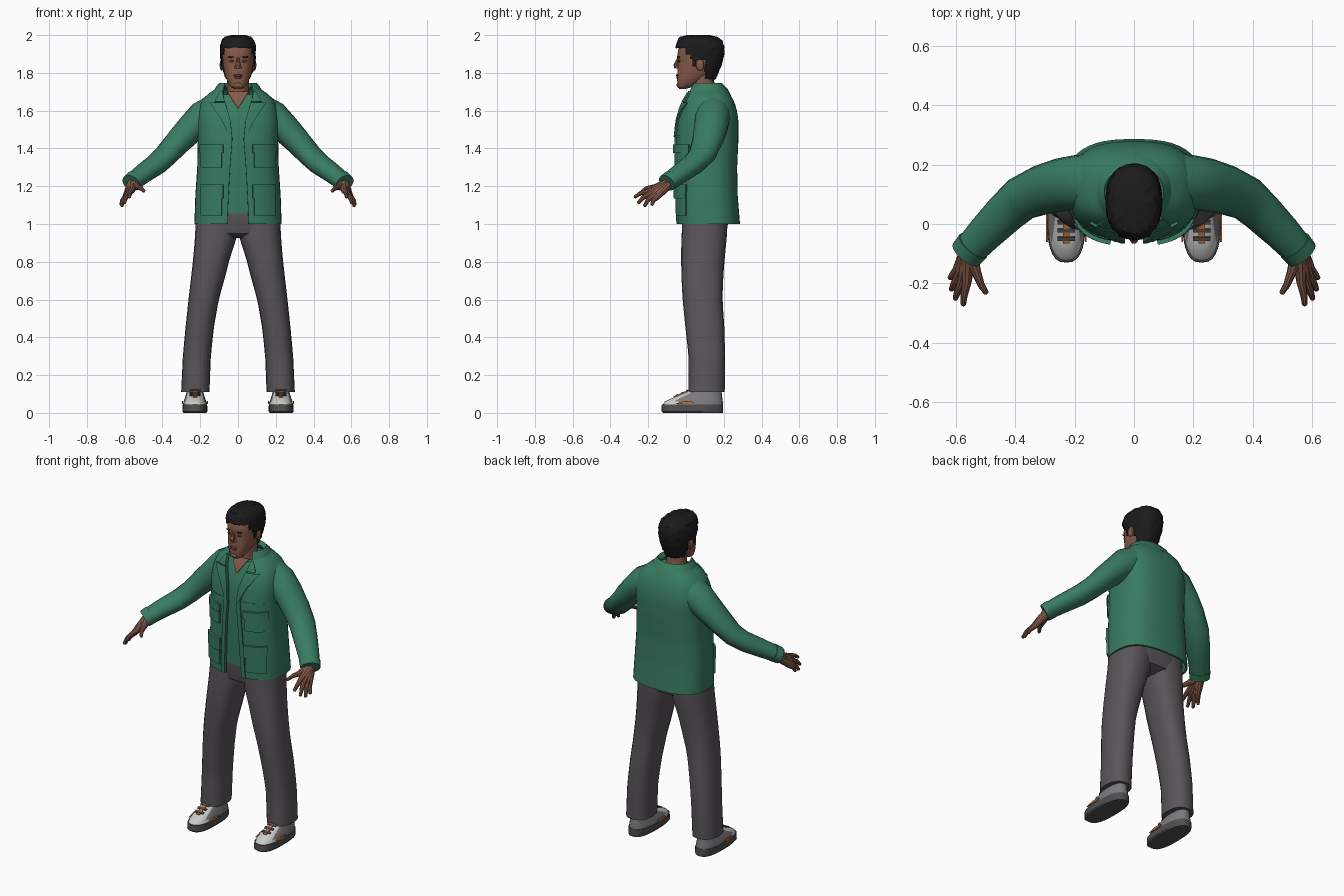
import bpy, math, random
from mathutils import Vector

random.seed(4)
if "Cube" in bpy.data.objects:
    bpy.data.objects.remove(bpy.data.objects["Cube"])
PARTS = []


def material(name, r, g, b):
    m = bpy.data.materials.new(name)
    m.use_nodes = True
    m.diffuse_color = (r, g, b, 1)
    m.node_tree.nodes["Principled BSDF"].inputs["Base Color"].default_value = (r, g, b, 1)
    return m


GREEN = material("jacket green", .04, .2, .12)
CHARCOAL = material("trouser charcoal", .1, .09, .1)
SKIN = material("skin brown", .24, .105, .065)
LIP = material("lip brown", .18, .07, .05)
HAIR = material("hair black", .011, .011, .012)
WHITE = material("shoe white", .6, .6, .58)
GREY = material("shoe grey", .2, .2, .21)
SOLE = material("sole grey", .08, .08, .085)
ORANGE = material("accent orange", .6, .16, .03)


def make(name, verts, faces, mats, mirror=False, thick=0):
    me = bpy.data.meshes.new(name)
    me.from_pydata([tuple(v) for v in verts], [], faces)
    ob = bpy.data.objects.new(name, me)
    bpy.context.collection.objects.link(ob)
    for m in mats:
        me.materials.append(m)
    if thick:
        s = ob.modifiers.new("thickness", "SOLIDIFY")
        s.thickness, s.offset = thick, 0
    if mirror:
        ob.modifiers.new("mirror", "MIRROR").use_mirror_merge = False
    PARTS.append(ob)
    return ob


def loft(name, rings, mats, closed=True, **kw):
    """Skin a list of equal-length rings; closed rings get end caps."""
    n = len(rings[0])
    verts = [p for r in rings for p in r]
    faces = [(k * n + i, k * n + (i + 1) % n, (k + 1) * n + (i + 1) % n, (k + 1) * n + i)
             for k in range(len(rings) - 1) for i in range(n if closed else n - 1)]
    if closed:
        faces += [tuple(reversed(range(n))), tuple(range(len(verts) - n, len(verts)))]
    return make(name, verts, faces, mats, **kw)


def power(v, e):
    return math.copysign(abs(v) ** e, v)


def ring(z, hw, yf, yb, n=2.3, gap=0, cx=0, count=32):
    """Rounded horizontal section, starting at the front; gap leaves it open there."""
    a = math.asin((gap / hw) ** (n / 2)) if gap else 0
    steps = count - 1 if gap else count
    out = []
    for i in range(count):
        t = a + (2 * math.pi - 2 * a) * i / steps
        out.append((cx + hw * power(math.sin(t), 2 / n),
                    (yf + yb) / 2 - (yb - yf) / 2 * power(math.cos(t), 2 / n), z))
    return out


def section(rows, z):
    """Interpolate a table whose first column is the height."""
    for a, b in zip(rows, rows[1:]):
        if z <= b[0]:
            t = max(0, (z - a[0]) / (b[0] - a[0]))
            return [p + (q - p) * t for p, q in zip(a[1:], b[1:])]
    return list(rows[-1][1:])


def tube(name, pts, radii, mat, sides=12, **kw):
    """Round or oval tube along a path."""
    P = [Vector(p) for p in pts]
    rings = []
    for i, p in enumerate(P):
        t = (P[min(i + 1, len(P) - 1)] - P[max(i - 1, 0)]).normalized()
        ref = Vector((0, 0, 1)) if abs(t.z) < .95 else Vector((0, 1, 0))
        u = t.cross(ref).normalized()
        v = u.cross(t)
        a, b = radii[i] if isinstance(radii[i], tuple) else (radii[i], radii[i])
        angles = [2 * math.pi * k / sides for k in range(sides)]
        rings.append([p + u * a * math.cos(w) - v * b * math.sin(w) for w in angles])
    return loft(name, rings, [mat], **kw)


def ball(name, c, s, mat, mirror=False):
    rings = [[(c[0] + s[0] * math.sin(f) * math.cos(t), c[1] + s[1] * math.sin(f) * math.sin(t),
               c[2] - s[2] * math.cos(f)) for t in [math.pi * k / 6 for k in range(12)]]
             for f in [.15 + (math.pi - .3) * k / 7 for k in range(8)]]
    return loft(name, rings, [mat], mirror=mirror)


# Jacket body: height, half width, front, back, half opening
COAT = [(1.0, .225, -.04, .28, .057), (1.15, .22, -.045, .268, .05), (1.3, .21, -.05, .265, .042),
        (1.45, .207, -.05, .272, .03), (1.55, .212, -.038, .272, .04), (1.62, .2, -.02, .26, .06),
        (1.665, .178, 0, .24, .075), (1.695, .14, .015, .22, .08), (1.72, .1, .03, .2, .08)]
N = 2.7
heights = [1 + .72 * i / 24 for i in range(25)]
loft("jacket_body", [ring(z, *section(COAT, z)[:3], N, section(COAT, z)[3], count=44)
                     for z in heights], [GREEN], closed=False, thick=.012)


def front_y(x, z):
    hw, yf, yb, _ = section(COAT, z)
    return (yf + yb) / 2 - (yb - yf) / 2 * max(0, 1 - abs(x / hw) ** N) ** (1 / N)


def patch(name, z0, z1, left, right, lift, thick, mat=GREEN, nx=8, nz=6, mirror=True):
    """Panel that follows the jacket front between two side curves of height."""
    rows = []
    for j in range(nz + 1):
        z = z0 + (z1 - z0) * j / nz
        a, b = left(z), right(z)
        xs = [a + (b - a) * i / nx for i in range(nx + 1)]
        rows.append([(x, front_y(x, z) - lift, z) for x in xs])
    return loft(name, rows, [mat], closed=False, mirror=mirror, thick=thick)


def opening(z):
    return section(COAT, z)[3]


# Pockets, flaps, seams, lapels
for label, z0, z1, flap in (("chest", 1.3, 1.41, 1.375), ("hip", 1.045, 1.2, 1.135)):
    patch(label + "_pocket", z0, z1, lambda z: .085, lambda z: .193, .009, .016)
    patch(label + "_pocket_flap", flap, z1 + .01, lambda z: .079, lambda z: .197, .017, .014)
patch("chest_seam", 1.455, 1.47, lambda z: .06, lambda z: .19, .006, .008, nz=1)
patch("front_band", 1.0, 1.5, opening, lambda z: opening(z) + .025, .008, .009, nx=2, nz=12)
patch("lapel", 1.46, 1.64, opening, lambda z: opening(z) + .012 + .38 * (z - 1.46), .012, .011)
patch("lapel_collar", 1.645, 1.7, opening,
      lambda z: opening(z) + .055 - .8 * (z - 1.645), .012, .011)
loft("collar", [ring(z, hw, yf, yb, 2.2, g, count=36) for z, hw, yf, yb, g in
                ((1.675, .135, -.005, .235, .08), (1.715, .118, .01, .215, .075),
                 (1.742, .1, .025, .19, .07), (1.72, .085, .03, .18, .065))],
     [GREEN], closed=False, thick=.01)

# Shirt under the jacket, with bare skin in the neckline
shirt = [ring(z, section(COAT, z)[0] - .018, section(COAT, z)[1] + .014,
              section(COAT, z)[2] - .018, N) for z in [1.055 + .63 * i / 14 for i in range(15)]]
loft("shirt", shirt, [GREEN])
patch("neckline", 1.615, 1.7, lambda z: -.65 * (z - 1.612), lambda z: .65 * (z - 1.612),
      -.008, .006, SKIN, mirror=False)

# Sleeves
arm = [(.13, .14, 1.585), (.19, .14, 1.56), (.245, .132, 1.51), (.31, .115, 1.443), (.38, .085, 1.365),
       (.43, .04, 1.318), (.5, -.03, 1.268), (.56, -.095, 1.222)]
tube("sleeve", arm, [(.095, .098), (.093, .09), (.09, .078), (.084, .07), (.076, .06),
                     (.07, .056), (.062, .051), (.054, .045)], GREEN, 18, mirror=True)
tube("cuff", [(.541, -.073, 1.238), (.566, -.102, 1.217)], [(.06, .05), (.057, .047)],
     GREEN, 18, mirror=True)

# Hands: each finger runs from the wrist through its knuckle
wrist = Vector((.558, -.09, 1.215))
fingers = {"thumb": ((.53, -.165, 1.195), (.496, -.235, 1.172)),
           "index_finger": ((.563, -.195, 1.175), (.575, -.275, 1.14)),
           "middle_finger": ((.578, -.19, 1.16), (.603, -.255, 1.108)),
           "ring_finger": ((.59, -.175, 1.147), (.616, -.222, 1.092)),
           "little_finger": ((.597, -.157, 1.14), (.62, -.182, 1.098))}
for name, (k, tip) in fingers.items():
    k, tip = Vector(k), Vector(tip)
    mid = k.lerp(tip, .55) + Vector((.003, -.003, .007))
    tube(name, [wrist, wrist.lerp(k, .5), k, mid, tip.lerp(mid, .12), tip],
         [.028, .023, .016, .012, .009, .004], SKIN, 10, mirror=True)

# Trousers: height, centre x, half width, front, back
LEG = [(.11, .226, .075, .014, .205), (.3, .218, .074, .014, .207), (.45, .203, .075, -.003, .203),
       (.6, .182, .08, -.018, .193), (.72, .158, .09, -.024, .197), (.82, .14, .097, -.026, .205),
       (.9, .123, .107, -.025, .213), (.95, .114, .113, -.022, .218), (1.04, .11, .112, -.02, .22)]
legs = []
for i in range(17):
    z = .11 + .93 * i / 16
    cx, hw, yf, yb = section(LEG, z)
    legs.append(ring(z, hw, yf, yb, 2.4, cx=cx, count=20))
loft("trouser_leg", legs, [CHARCOAL], mirror=True)
loft("trouser_seat", [ring(z, hw, yf, yb, 2.7) for z, hw, yf, yb in
                      ((.925, .07, .03, .16), (.95, .16, -.012, .21), (1, .215, -.023, .222),
                       (1.065, .212, -.025, .225))], [CHARCOAL])

# Shoes
SX = .228
loft("shoe_sole", [ring(z, hw, yf, .197, 2.7, cx=SX, count=28) for z, hw, yf in
                   ((0, .06, -.12), (.008, .066, -.13), (.045, .065, -.128))], [SOLE], mirror=True)
upper = loft("shoe_upper", [ring(z, hw, yf, yb, 2.5, cx=SX, count=28) for z, hw, yf, yb in
                            ((.042, .063, -.125, .195), (.06, .06, -.112, .195), (.08, .053, -.07, .192),
                             (.1, .047, -.02, .19), (.125, .042, .035, .187))],
             [GREY, WHITE], mirror=True)
for p in upper.data.polygons:
    p.material_index = int(p.center.y < .03 and p.normal.y < -.2 or p.normal.z > .8)


def slope(y):
    return section([(-.125, .045), (-.112, .06), (-.07, .08), (-.02, .1), (.035, .125)], y)[0]


def top_plate(name, y0, y1, hw, lift, mat):
    verts = [(SX + s * hw, y, slope(y) + lift) for y in (y0, y1) for s in (-1, 1)]
    make(name, verts, [(0, 1, 3, 2)], [mat], mirror=True, thick=.006)


top_plate("shoe_tongue", -.065, .03, .011, .003, ORANGE)
for y in (-.05, -.022, .006):
    top_plate("shoe_lace", y - .006, y + .006, .029, .006, SOLE)
for side in (-1, 1):
    pts = [(SX + side * (.066 - .05 * abs(y) ** 1.5), y, z) for y, z in
           ((-.06, .047), (.03, .047), (.045, .058), (-.01, .062))]
    make("shoe_side_accent", pts, [(0, 1, 2, 3)], [ORANGE], mirror=True, thick=.006)

# Neck and head
tube("neck", [(0, .105, 1.62), (0, .095, 1.7), (0, .085, 1.82)], [.068, .058, .06], SKIN, 20)
SKULL = [(1.716, .022, -.036, .0), (1.724, .037, -.043, .03), (1.745, .051, -.046, .07),
         (1.775, .064, -.047, .115), (1.805, .073, -.045, .15), (1.84, .079, -.044, .17),
         (1.865, .082, -.041, .18), (1.885, .083, -.047, .184), (1.92, .083, -.042, .184),
         (1.96, .074, -.028, .17), (1.982, .05, .0, .14)]
loft("head", [ring(*row) for row in SKULL], [SKIN])
tube("nose", [(0, -.04, 1.882), (0, -.046, 1.862), (0, -.053, 1.84), (0, -.051, 1.825)],
     [.007, .009, .014, .011], SKIN, 10)
ball("nostril", (.011, -.045, 1.83), (.009, .011, .008), SKIN, True)
ball("upper_lip", (0, -.045, 1.787), (.025, .008, .006), LIP)
ball("lower_lip", (0, -.044, 1.776), (.021, .008, .006), LIP)
ball("chin", (0, -.037, 1.735), (.024, .013, .016), SKIN)
ball("eye", (.032, -.035, 1.862), (.014, .006, .006), LIP, True)
ball("pupil", (.032, -.038, 1.862), (.005, .004, .005), HAIR, True)
ball("eyebrow", (.035, -.038, 1.884), (.02, .008, .004), HAIR, True)
ball("ear", (.086, .075, 1.842), (.011, .022, .032), SKIN, True)

# Hair: a rough cap trimmed around the face, ears and nape
CAP = [(1.76, .062, -.03, .152), (1.8, .078, -.045, .168), (1.85, .087, -.047, .188),
       (1.9, .091, -.05, .2), (1.945, .09, -.049, .198), (1.97, .083, -.043, .188),
       (1.988, .066, -.03, .165), (1.996, .035, .01, .12)]
rings = []
for z in [1.76 + .236 * i / 26 for i in range(27)]:
    rings.append([tuple(Vector(p) + Vector([random.uniform(-.0025, .0025) for _ in p]))
                  for p in ring(z, *section(CAP, z), 2.3, count=52)])
n = len(rings[0])
verts = [p for r in rings for p in r]
faces = [tuple(range(len(verts) - n, len(verts)))]
for k in range(len(rings) - 1):
    for i in range(n):
        f = (k * n + i, k * n + (i + 1) % n, (k + 1) * n + (i + 1) % n, (k + 1) * n + i)
        y, z = (sum(verts[v][a] for v in f) / 4 for a in (1, 2))
        if z > 1.93 or (y > .0 and z > 1.9) or (y > .03 and z > 1.872) \
                or (.03 < y < .055 and z > 1.835) or (y > .1 and z > 1.765):
            faces.append(f)
make("hair", verts, faces, [HAIR], thick=.007)

# Bake modifiers, then smooth while keeping edges sharp
bpy.ops.object.select_all(action="DESELECT")
for ob in PARTS:
    ob.select_set(True)
bpy.context.view_layer.objects.active = PARTS[0]
bpy.ops.object.convert(target="MESH")
bpy.ops.object.shade_smooth_by_angle(angle=math.radians(32))
